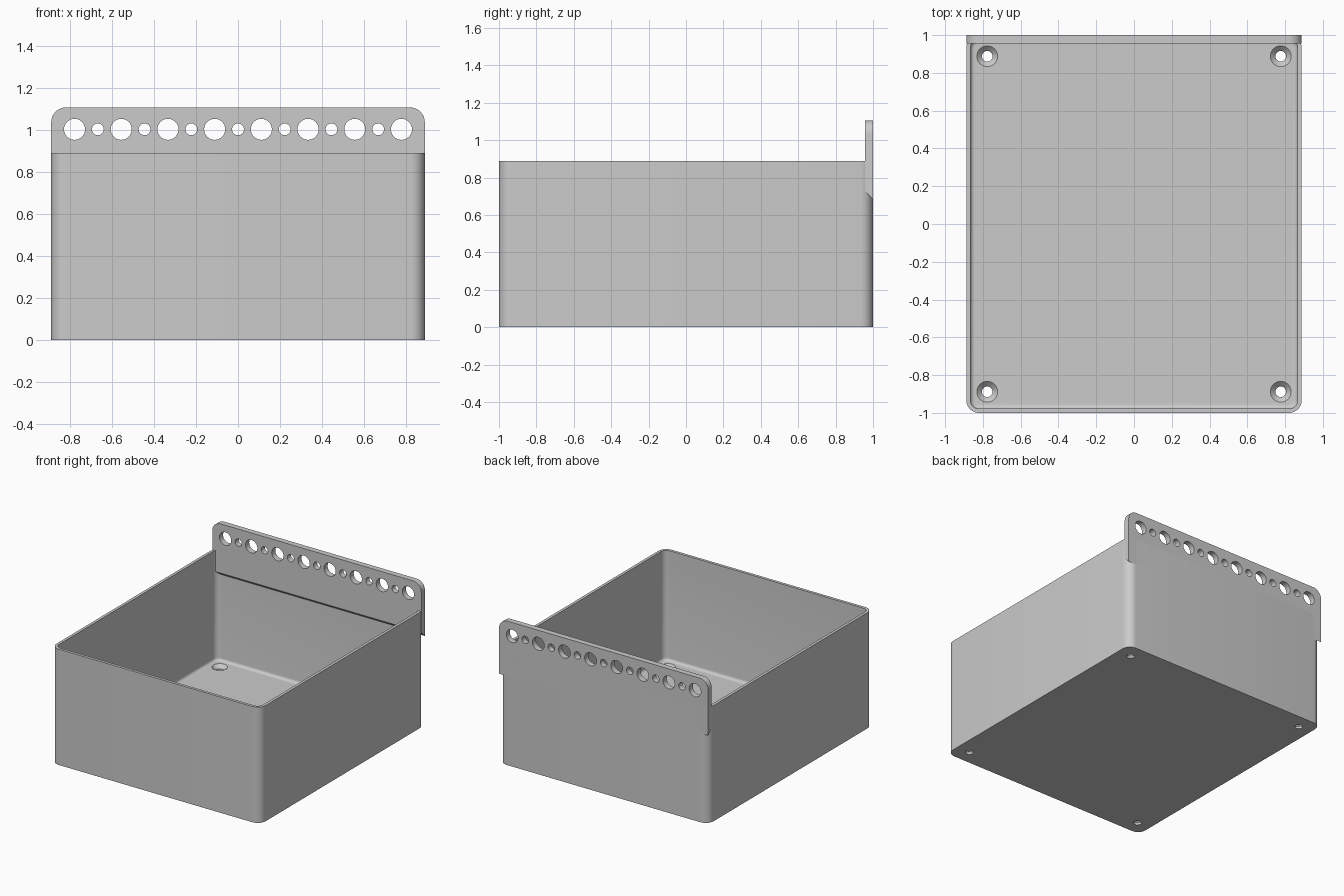
import bpy
import bmesh
from math import cos, sin, pi
from mathutils import Vector

HX, HY, HEIGHT = 0.888, 1.0, 0.889      # outer half sizes and wall height
WALL, FLOOR, RADIUS = 0.022, 0.044, 0.067
PLATE_TOP, PLATE_FRONT, PITCH = 1.106, 0.956, 0.111

cube = bpy.data.objects.get("Cube")
if cube:
    bpy.data.objects.remove(cube, do_unlink=True)

grey = bpy.data.materials.new("light grey plastic")
grey.use_nodes = True
colour = (0.6, 0.6, 0.6, 1)
grey.diffuse_color = colour
grey.node_tree.nodes["Principled BSDF"].inputs["Base Color"].default_value = colour


def add_loft(bm, rings):
    """Skin a closed solid through rings of points, capping both ends."""
    loops = [[bm.verts.new(p) for p in ring] for ring in rings]
    n = len(loops[0])
    for a, b in zip(loops, loops[1:]):
        for i in range(n):
            j = (i + 1) % n
            bm.faces.new((a[i], a[j], b[j], b[i]))
    bm.faces.new(loops[0][::-1])
    bm.faces.new(loops[-1])


def make_object(name, solids):
    bm = bmesh.new()
    for rings in solids:
        add_loft(bm, rings)
    bmesh.ops.recalc_face_normals(bm, faces=bm.faces)
    mesh = bpy.data.meshes.new(name)
    bm.to_mesh(mesh)
    bm.free()
    mesh.materials.append(grey)
    obj = bpy.data.objects.new(name, mesh)
    bpy.context.scene.collection.objects.link(obj)
    return obj


def arc(cx, cy, r, start, steps=8):
    angles = [start + pi / 2 * i / steps for i in range(steps + 1)]
    return [(cx + r * cos(a), cy + r * sin(a)) for a in angles]


def rounded_ring(inset, z):
    """Rounded rectangle, shrunk from the outer wall by the inset."""
    r = max(RADIUS - inset, 0.005)
    x, y = HX - inset - r, HY - inset - r
    corners = [(x, y), (-x, y), (-x, -y), (x, -y)]
    return [(px, py, z) for k, (cx, cy) in enumerate(corners)
            for px, py in arc(cx, cy, r, k * pi / 2)]


def circle(centre, r, axis, n=32):
    u = Vector((1, 0, 0))
    v = Vector(axis).cross(u)
    return [Vector(centre) + r * (cos(2 * pi * i / n) * u + sin(2 * pi * i / n) * v)
            for i in range(n)]


def cut_and_shade(obj, solids):
    cutter = make_object("hole_cutter", solids)
    cutter.hide_render = True
    mod = obj.modifiers.new("holes", "BOOLEAN")
    mod.operation, mod.solver, mod.object = "DIFFERENCE", "EXACT", cutter
    bpy.ops.object.select_all(action="DESELECT")
    obj.select_set(True)
    bpy.context.view_layer.objects.active = obj
    bpy.ops.object.modifier_apply(modifier=mod.name)
    bpy.data.objects.remove(cutter, do_unlink=True)
    bpy.ops.object.shade_smooth_by_angle()


# Open bin: outer wall, rim, inner wall, rounded floor edge
fillet = 0.022
rings = [rounded_ring(0, 0), rounded_ring(0, HEIGHT), rounded_ring(WALL, HEIGHT)]
for i in range(7):
    a = pi / 2 * i / 6
    rings.append(rounded_ring(WALL + fillet * (1 - cos(a)),
                              FLOOR + fillet * (1 - sin(a))))
bin_body = make_object("bin_body", [rings])

# Countersunk screw holes in the floor corners
screw_profile = [(0.028, -0.05), (0.028, 0.017), (0.055, FLOOR), (0.055, 0.08)]
cut_and_shade(bin_body, [
    [circle((sx * 7 * PITCH, sy * 8 * PITCH, z), r, (0, 0, 1))
     for r, z in screw_profile]
    for sx in (-1, 1) for sy in (-1, 1)])


# Mounting plate with rounded top corners and a sloping underside
def plate_ring(y, bottom):
    r = 0.07
    top = (arc(HX - r, PLATE_TOP - r, r, 0)
           + arc(r - HX, PLATE_TOP - r, r, pi / 2))
    return [(x, y, z) for x, z in top + [(-HX, bottom), (HX, bottom)]]


mounting_plate = make_object(
    "mounting_plate", [[plate_ring(PLATE_FRONT, 0.728), plate_ring(HY, 0.684)]])

# Row of alternating large and small holes
cut_and_shade(mounting_plate, [
    [circle((k * PITCH, y, 1.002), 0.05 if k % 2 else 0.028, (0, 1, 0))
     for y in (0.9, 1.1)]
    for k in range(-7, 8)])
